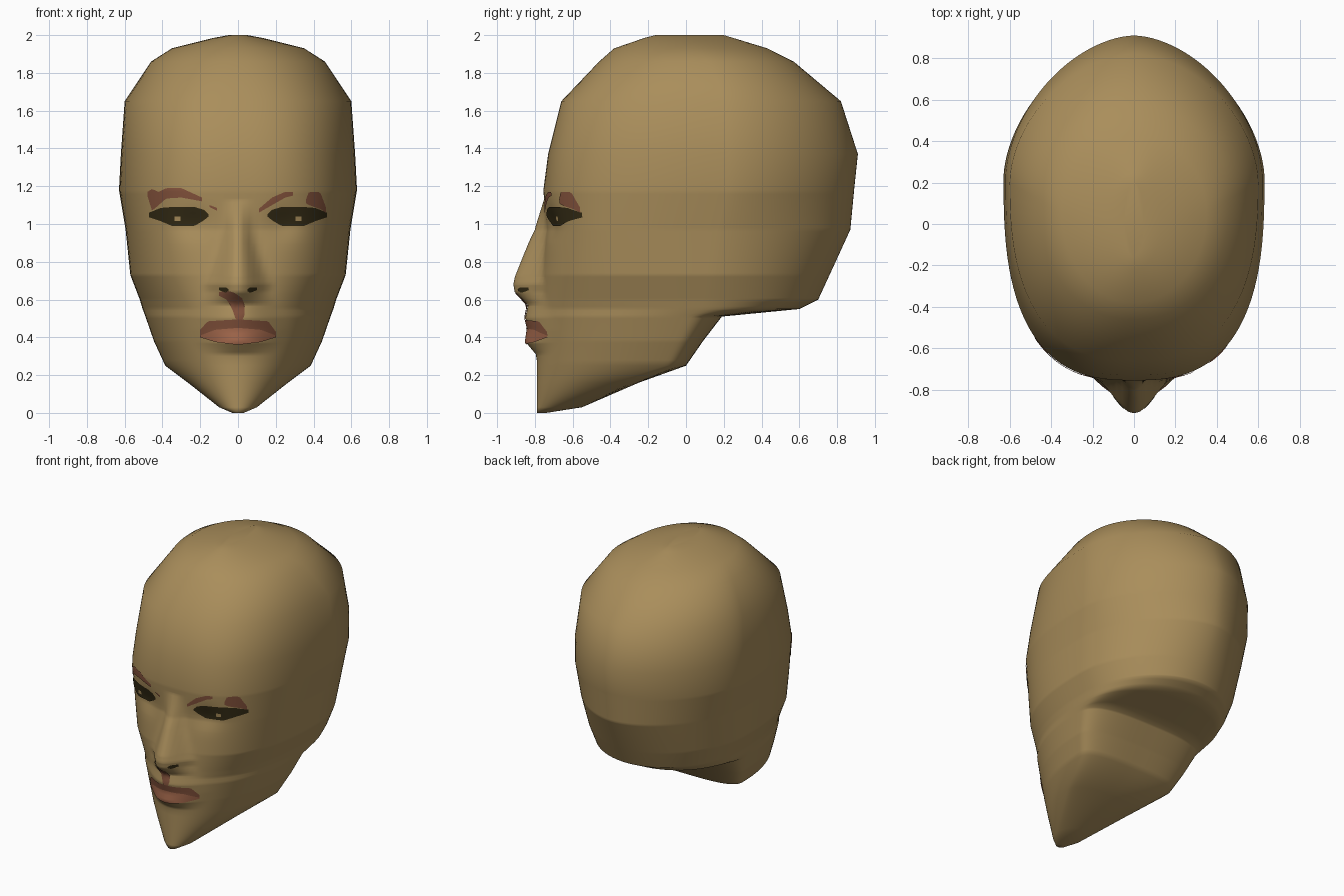
import bpy, bmesh, math

if "Cube" in bpy.data.objects:
    bpy.data.objects.remove(bpy.data.objects["Cube"])

# Head cross-sections: height, front y, back y, half width, y of widest point, front and back roundness
RINGS = [
    (0.00, -.79, -.74, .03, -.77, 2.0, 2.0),
    (0.03, -.79, -.55, .10, -.68, 2.0, 2.0),
    (0.16, -.79, -.25, .265, -.38, 2.0, 2.5),
    (0.25, -.79, .00, .385, -.12, 2.0, 3.0),
    (0.38, -.79, .09, .445, -.06, 2.05, 3.0),
    (0.51, -.79, .19, .49, .00, 2.15, 3.0),
    (0.55, -.785, .60, .505, .08, 2.2, 2.1),
    (0.60, -.78, .70, .52, .10, 2.3, 2.0),
    (0.73, -.77, .76, .57, .12, 2.5, 1.9),
    (0.97, -.74, .87, .595, .16, 2.8, 1.8),
    (1.18, -.755, .89, .63, .22, 2.7, 1.75),
    (1.37, -.73, .91, .62, .22, 2.6, 1.75),
    (1.65, -.66, .82, .60, .20, 2.5, 1.8),
    (1.86, -.46, .57, .46, .12, 2.2, 2.0),
    (1.93, -.38, .43, .35, .05, 2.0, 2.0),
    (1.985, -.22, .25, .13, .00, 2.0, 2.0),
    (2.00, -.16, .20, .05, .00, 2.0, 2.0),
]
# Nose and mouth relief: height, depth, half width
RELIEF = [
    (0.28, 0, .2), (0.31, .005, .2), (0.37, .055, .24), (0.44, .045, .27),
    (0.50, .06, .26), (0.57, .055, .22), (0.64, .13, .18), (0.68, .14, .19),
    (0.72, .135, .17), (0.90, .085, .11), (1.00, .05, .09), (1.13, 0, .08),
]


def lookup(table, z):
    z = min(max(z, table[0][0]), table[-1][0])
    for a, b in zip(table, table[1:]):
        if z <= b[0]:
            k = (z - a[0]) / (b[0] - a[0])
            return [p + (q - p) * k for p, q in zip(a, b)][1:]


def surface_y(x, z, front=True):
    f, b, w, m, nf, nb = lookup(RINGS, z)
    n = nf if front else nb
    s = max(0, 1 - min(1, abs(x) / w) ** n) ** (1 / n)
    if not front:
        return m + (b - m) * s
    y = m + (f - m) * s
    depth, half = lookup(RELIEF, z)
    if abs(x) < half:
        y -= depth * (1 + math.cos(math.pi * x / half)) / 2
    # shallow eye sockets
    y += .02 * math.exp(-((abs(x) - .24) / .09) ** 2 - ((z - 1.0) / .08) ** 2)
    return y


def material(name, rgb):
    mat = bpy.data.materials.new(name)
    mat.diffuse_color = (*rgb, 1)
    mat.use_nodes = True
    mat.node_tree.nodes["Principled BSDF"].inputs["Base Color"].default_value = mat.diffuse_color
    return mat


SKIN = material("skin_tan", (.40, .27, .105))
BROWN = material("brow_red_brown", (.23, .085, .045))
LIP = material("lip_terracotta", (.36, .135, .07))
DARK = material("eye_dark", (.032, .023, .007))


def finish(name, bm, mat):
    mesh = bpy.data.meshes.new(name)
    bm.to_mesh(mesh)
    bm.free()
    mesh.materials.append(mat)
    for p in mesh.polygons:
        p.use_smooth = True
    obj = bpy.data.objects.new(name, mesh)
    bpy.context.collection.objects.link(obj)
    return obj


# Head: lofted rings with the facial relief included
bm = bmesh.new()
SEG = 128
levels = sorted({r[0] for r in RINGS} | {r[0] for r in RELIEF}
                | {round(.3 + .022 * i, 3) for i in range(40)})
loops = []
for z in levels:
    w = lookup(RINGS, z)[2]
    loop = []
    for i in range(SEG):
        t = 2 * math.pi * i / SEG
        x = w * math.sin(t)
        loop.append(bm.verts.new((x, surface_y(x, z, math.cos(t) >= 0), z)))
    loops.append(loop)
for lo, hi in zip(loops, loops[1:]):
    for i in range(SEG):
        j = (i + 1) % SEG
        bm.faces.new((lo[i], lo[j], hi[j], hi[i]))
bm.faces.new(loops[0][::-1])
bm.faces.new(loops[-1])
bmesh.ops.recalc_face_normals(bm, faces=bm.faces)
finish("head", bm, SKIN)


def patch(name, mat, columns, lift=.006):
    """Thin painted patch following the face; columns are (x, low z, high z)."""
    bm = bmesh.new()
    x0, x1 = columns[0][0], columns[-1][0]
    nx, nz = max(4, int((x1 - x0) / .012)), 6
    grid = []
    for i in range(nx + 1):
        x = x0 + (x1 - x0) * i / nx
        a, b = lookup(columns, x)
        zs = [a + (b - a) * k / nz for k in range(nz + 1)]
        grid.append([bm.verts.new((x, surface_y(x, z) - lift, z)) for z in zs])
    for p, q in zip(grid, grid[1:]):
        for k in range(nz):
            bm.faces.new((p[k], q[k], q[k + 1], p[k + 1]))
    finish(name, bm, mat)


# Eyes and nostrils, mirrored
EYE = [(.155, 1.04, 1.05), (.18, 1.02, 1.075), (.23, .99, 1.09), (.35, .99, 1.09),
       (.41, 1.015, 1.085), (.47, 1.035, 1.06)]
NOSTRIL = [(.05, .645, .655), (.065, .635, .665), (.1, .65, .665)]
GLINT = [(.305, 1.015, 1.04), (.335, 1.015, 1.04)]


def mirrored(columns):
    return [(-x, a, b) for x, a, b in reversed(columns)]


for name, mat, cols, lift in (("eye", DARK, EYE, .006), ("nostril", DARK, NOSTRIL, .006),
                              ("eye_glint", SKIN, GLINT, .009)):
    patch(name + "_right", mat, cols, lift)
    patch(name + "_left", mat, mirrored(cols), lift)

# Eyebrows, painted unevenly
patch("brow_left", BROWN, [(-.48, 1.15, 1.17), (-.455, 1.07, 1.185), (-.42, 1.10, 1.17),
                           (-.38, 1.135, 1.19), (-.3, 1.14, 1.19), (-.19, 1.12, 1.14)])
patch("brow_left_corner", BROWN, [(-.15, 1.09, 1.10), (-.11, 1.07, 1.085)])
patch("brow_right", BROWN, [(.11, 1.06, 1.08), (.18, 1.10, 1.14), (.25, 1.14, 1.17), (.29, 1.15, 1.17)])
patch("brow_right_end", BROWN, [(.36, 1.11, 1.13), (.375, 1.10, 1.17), (.435, 1.08, 1.17), (.465, 1.06, 1.09)])

# Mouth and the mark beneath the nose
patch("philtrum_mark", BROWN, [(-.1, .62, .64), (-.06, .60, .645), (-.03, .55, .64),
                               (-.01, .49, .63), (.03, .49, .60), (.035, .52, .57)])
patch("upper_lip_edge", BROWN, [(-.2, .405, .44), (-.16, .42, .485), (0, .43, .495),
                                (.16, .42, .485), (.2, .405, .43)])
patch("lips", LIP, [(-.2, .40, .41), (-.12, .375, .44), (0, .36, .45),
                    (.12, .375, .44), (.2, .40, .41)], .009)
